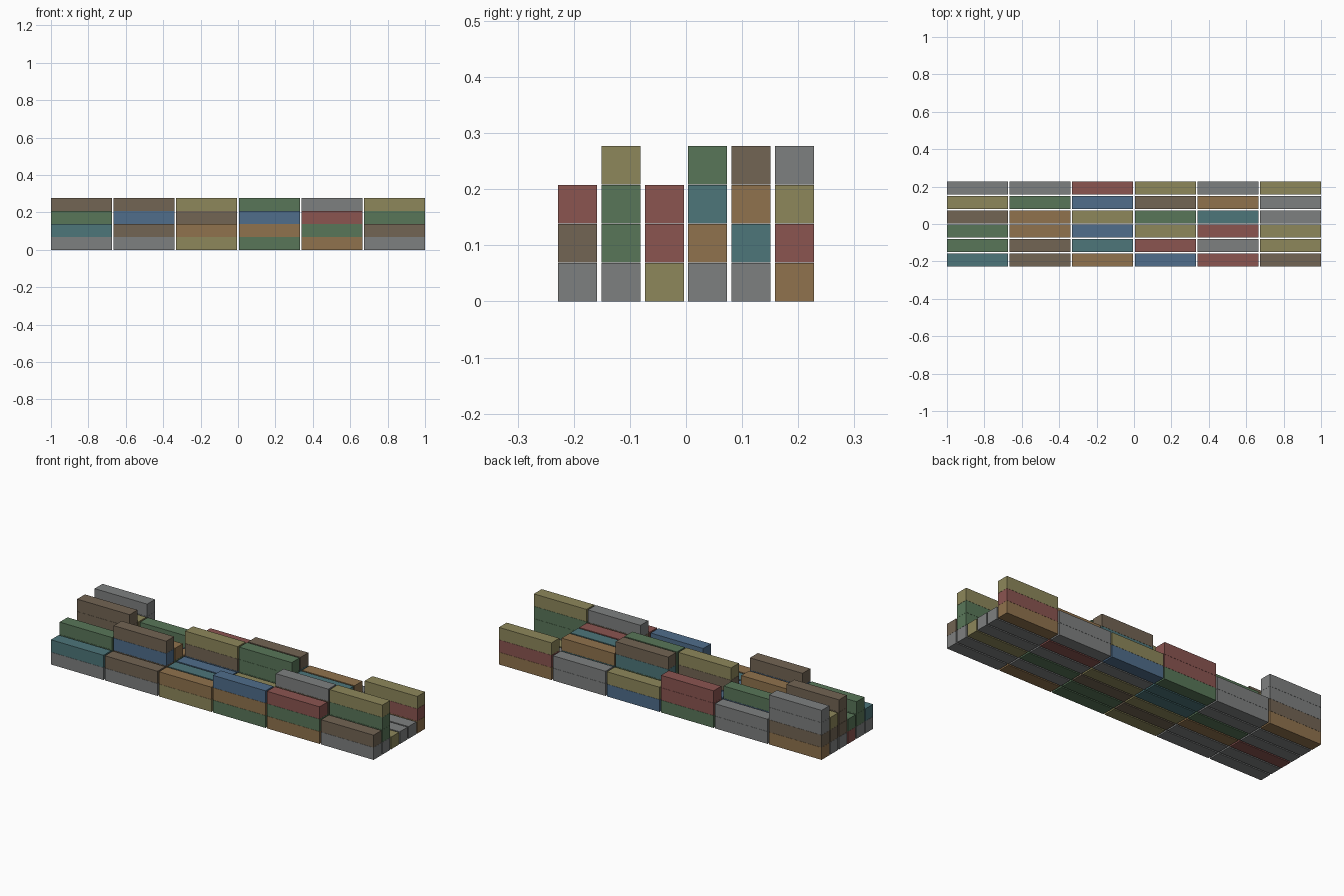
import bpy, bmesh

if "Cube" in bpy.data.objects:
    bpy.data.objects.remove(bpy.data.objects["Cube"])

# Container size and stacking pitch
SIZE = (0.326, 0.0693, 0.0688)
PITCH = (0.3348, 0.0773, 0.0695)

# Paint colours, one shared box mesh per colour
PAINT = {
    "G": ("grey", (118, 120, 120)), "B": ("brown", (107, 94, 78)),
    "O": ("orange", (135, 107, 72)), "Y": ("olive", (133, 127, 85)),
    "N": ("green", (83, 111, 83)), "T": ("teal", (72, 110, 114)),
    "U": ("blue", (74, 102, 130)), "R": ("red", (130, 79, 75)),
}

# Rows run front to back, stacks run left to right, letters run bottom to top
ROWS = [
    "GT   GB   YO   NOU  ONR  GB",
    "GNN  GBUB BT   NR   GNBG GNNY",
    "RN   ONO  YU   BY   NRR  Y",
    "GBBB NO   TUBY YNNN GOT  G",
    "GBY  GUN  TU   GNTB RTO  G",
    "OBGG GG   NRR  UY   GG   ORY",
]


def linear(c):
    c /= 255
    return ((c + 0.055) / 1.055) ** 2.4


def container_mesh(name, rgb):
    mat = bpy.data.materials.new(name + "_paint")
    mat.diffuse_color = (*[min(1, linear(c) * 1.15) for c in rgb], 1)
    mat.use_nodes = True
    mat.node_tree.nodes["Principled BSDF"].inputs["Base Color"].default_value = mat.diffuse_color
    mesh = bpy.data.meshes.new(name + "_container")
    bm = bmesh.new()
    bmesh.ops.create_cube(bm, size=1)
    bmesh.ops.scale(bm, vec=SIZE, verts=bm.verts)
    bmesh.ops.translate(bm, vec=(0, 0, SIZE[2] / 2), verts=bm.verts)
    bm.to_mesh(mesh)
    bm.free()
    mesh.materials.append(mat)
    return mesh


meshes = {key: container_mesh(*paint) for key, paint in PAINT.items()}

# Stack the containers
for j, row in enumerate(ROWS):
    for i, stack in enumerate(row.split()):
        for k, key in enumerate(stack):
            name = f"{PAINT[key][0]}_container_row{j + 1}_stack{i + 1}_level{k + 1}"
            obj = bpy.data.objects.new(name, meshes[key])
            obj.location = ((i - 2.5) * PITCH[0], (j - 2.5) * PITCH[1], k * PITCH[2])
            bpy.context.collection.objects.link(obj)
